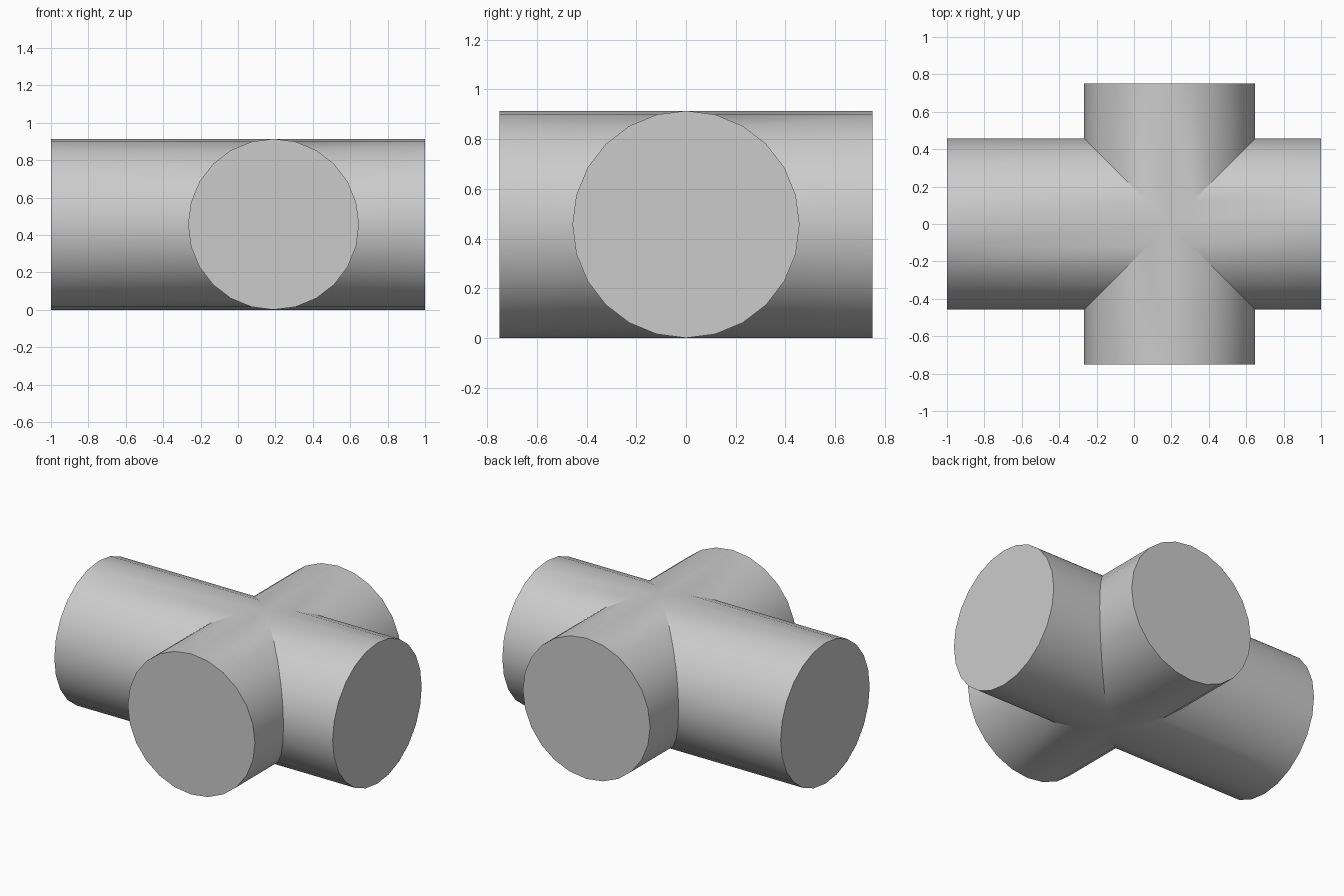
import bpy, bmesh
from math import sin, cos, pi, radians
from mathutils import Matrix

cube = bpy.data.objects.get("Cube")
if cube:
    bpy.data.objects.remove(cube, do_unlink=True)

RADIUS = 0.457
SIDES = 24
CENTRE_X = 0.19

grey = bpy.data.materials.new("light_grey")
grey.use_nodes = True
colour = (0.6, 0.6, 0.6, 1)
grey.diffuse_color = colour
grey.node_tree.nodes["Principled BSDF"].inputs["Base Color"].default_value = colour


def add_arm(bm, length, turn):
    """One capped pipe arm, mitred at 45 degrees where it meets its neighbours."""
    rot = Matrix.Rotation(radians(turn), 4, "Z")
    inner, outer = [], []
    for i in range(SIDES):
        a = 2 * pi * i / SIDES
        side, up = RADIUS * sin(a), RADIUS * cos(a)
        inner.append(bm.verts.new((abs(side), side, up)))
        outer.append(bm.verts.new((length, side, up)))
    bmesh.ops.transform(bm, matrix=rot, verts=inner + outer)
    for i in range(SIDES):
        j = (i + 1) % SIDES
        bm.faces.new((inner[i], outer[i], outer[j], inner[j]))
    bm.faces.new(outer)


# Four arms welded into one cross fitting
bm = bmesh.new()
for length, turn in ((1 - CENTRE_X, 0), (0.75, 90), (1 + CENTRE_X, 180), (0.75, 270)):
    add_arm(bm, length, turn)
bmesh.ops.remove_doubles(bm, verts=bm.verts, dist=0.0001)
bmesh.ops.recalc_face_normals(bm, faces=bm.faces)

mesh = bpy.data.meshes.new("pipe_cross")
bm.to_mesh(mesh)
bm.free()
mesh.materials.append(grey)
pipe = bpy.data.objects.new("pipe_cross", mesh)
pipe.location = (CENTRE_X, 0, RADIUS)
bpy.context.collection.objects.link(pipe)

bpy.ops.object.select_all(action="DESELECT")
pipe.select_set(True)
bpy.context.view_layer.objects.active = pipe
bpy.ops.object.shade_smooth_by_angle(angle=radians(30))
